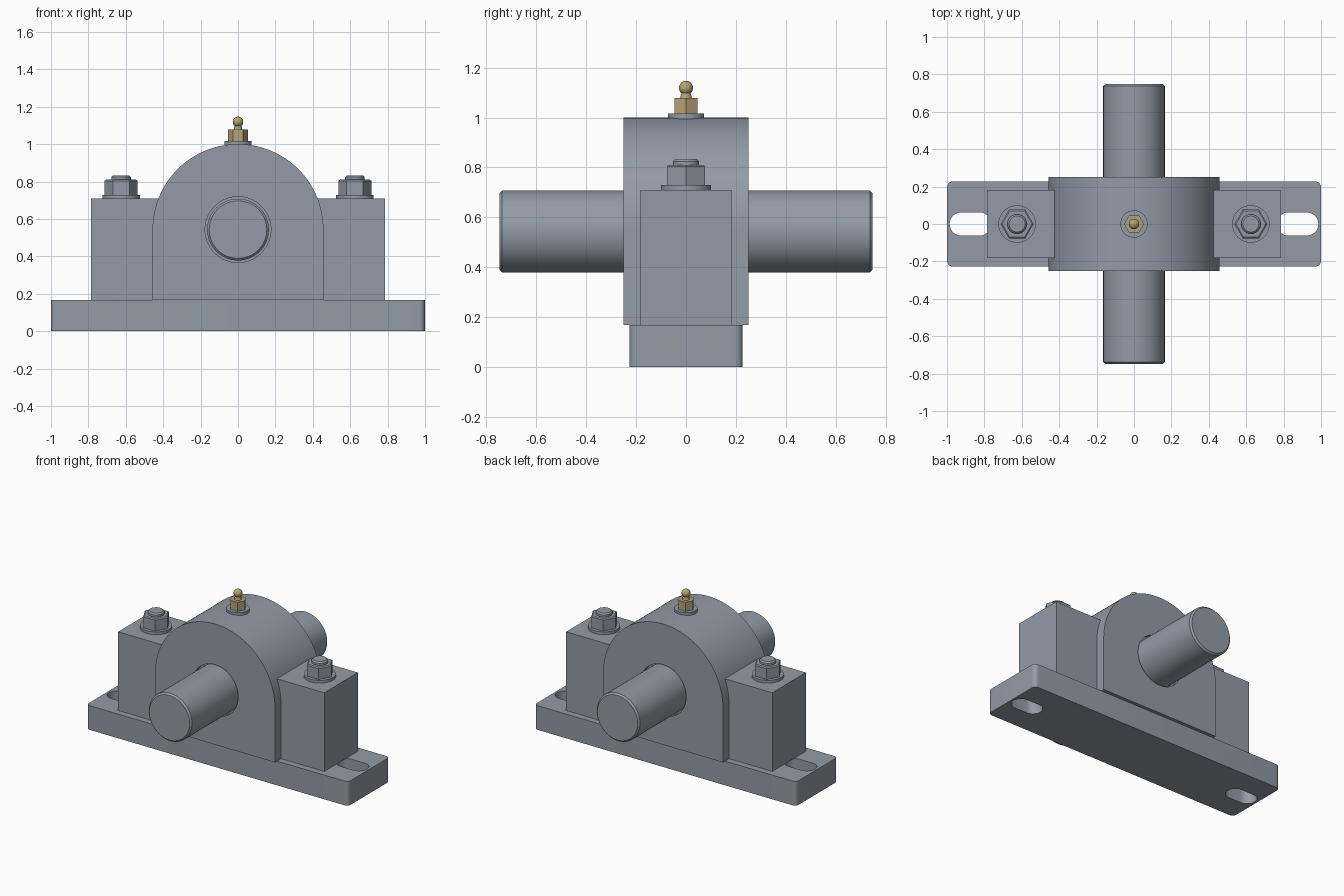
import bpy, bmesh, math

default = bpy.data.objects.get("Cube")
if default:
    bpy.data.objects.remove(default)


def material(name, rgb):
    m = bpy.data.materials.new(name)
    m.use_nodes = True
    color = (*rgb, 1)
    m.diffuse_color = color
    m.node_tree.nodes["Principled BSDF"].inputs["Base Color"].default_value = color
    return m


STEEL = material("steel grey", (0.29, 0.33, 0.38))
BRASS = material("brass", (0.46, 0.37, 0.18))


def finish(name, bm, mat):
    bmesh.ops.recalc_face_normals(bm, faces=bm.faces)
    mesh = bpy.data.meshes.new(name)
    bm.to_mesh(mesh)
    bm.free()
    ob = bpy.data.objects.new(name, mesh)
    bpy.context.collection.objects.link(ob)
    mesh.materials.append(mat)
    return ob


def smooth(ob):
    bpy.ops.object.select_all(action='DESELECT')
    ob.select_set(True)
    bpy.context.view_layer.objects.active = ob
    bpy.ops.object.shade_smooth_by_angle(angle=math.radians(30))


def arc(cx, cy, r, a0, a1, n):
    """Points on a circular arc, angles in degrees."""
    angles = [math.radians(a0 + (a1 - a0) * i / n) for i in range(n + 1)]
    return [(cx + r * math.cos(a), cy + r * math.sin(a)) for a in angles]


def extrude(name, outline, place, depth, mat=STEEL):
    """Extrude a 2D outline; place maps (u, v) to a 3D point."""
    bm = bmesh.new()
    face = bm.faces.new([bm.verts.new(place(u, v)) for u, v in outline])
    new = bmesh.ops.extrude_face_region(bm, geom=[face])["geom"]
    verts = [v for v in new if isinstance(v, bmesh.types.BMVert)]
    bmesh.ops.translate(bm, verts=verts, vec=depth)
    return finish(name, bm, mat)


def lathe(name, profile, center, mat=STEEL, sides=48, along_y=False):
    """Revolve (radius, height) pairs around z, or around y; ends are capped."""
    bm = bmesh.new()
    rings = []
    for r, h in profile:
        ring = []
        for u, v in arc(0, 0, r, 0, 360, sides)[:-1]:
            p = (u, h, v) if along_y else (u, v, h)
            ring.append(bm.verts.new([a + b for a, b in zip(p, center)]))
        rings.append(ring)
    for low, high in zip(rings, rings[1:]):
        for i in range(sides):
            j = (i + 1) % sides
            bm.faces.new((low[i], low[j], high[j], high[i]))
    bm.faces.new(rings[0])
    bm.faces.new(rings[-1])
    ob = finish(name, bm, mat)
    if sides > 6:
        smooth(ob)
    return ob


def cut(ob, cutter):
    cutter.hide_render = True
    mod = ob.modifiers.new("cut", 'BOOLEAN')
    mod.operation = 'DIFFERENCE'
    mod.solver = 'EXACT'
    mod.object = cutter
    bpy.ops.object.select_all(action='DESELECT')
    bpy.context.view_layer.objects.active = ob
    bpy.ops.object.modifier_apply(modifier=mod.name)
    bpy.data.objects.remove(cutter)


BASE_TOP, AXIS, BLOCK_TOP = 0.167, 0.543, 0.71

# Base plate with rounded corners and two mounting slots
corner = 0.03
x, y = 1 - corner, 0.227 - corner
outline = []
for i, (sx, sy) in enumerate([(1, 1), (-1, 1), (-1, -1), (1, -1)]):
    outline += arc(sx * x, sy * y, corner, 90 * i, 90 * i + 90, 8)
base = extrude("base_plate", outline, lambda u, v: (u, v, 0), (0, 0, BASE_TOP))
for s in (-1, 1):
    slot = arc(s * 0.875 + 0.048, 0, 0.0625, -90, 90, 20)
    slot += arc(s * 0.875 - 0.048, 0, 0.0625, 90, 270, 20)
    cut(base, extrude("slot_cutter", slot, lambda u, v: (u, v, -0.1), (0, 0, 0.4)))
smooth(base)

# Arched bearing housing with a shallow bore on each face
arch = [(-0.457, BASE_TOP), (0.457, BASE_TOP)] + arc(0, AXIS, 0.457, 0, 180, 64)
housing = extrude("bearing_housing", arch, lambda u, v: (u, -0.25, v), (0, 0.5, 0))
for s in (-1, 1):
    cut(housing, lathe("bore_cutter", [(0.176, -0.03), (0.176, 0.03)],
                       (0, s * 0.25, AXIS), along_y=True, sides=64))
smooth(housing)

# Shaft with chamfered ends
lathe("shaft", [(0.154, -0.748), (0.165, -0.737), (0.165, 0.737), (0.154, 0.748)],
      (0, 0, AXIS), sides=64, along_y=True)

# Shoulder blocks, each with a washer, hex nut and stud
for s, side in ((1, "left"), (-1, "right")):
    rect = [(s * 0.38, -0.183), (s * 0.787, -0.183), (s * 0.787, 0.183), (s * 0.38, 0.183)]
    extrude(side + "_shoulder_block", rect, lambda u, v: (u, v, BASE_TOP),
            (0, 0, BLOCK_TOP - BASE_TOP))
    spot = (s * 0.625, 0, BLOCK_TOP)
    lathe(side + "_washer", [(0.1, 0), (0.1, 0.019)], spot)
    lathe(side + "_nut", [(0.088, 0.019), (0.088, 0.094), (0.08, 0.1)], spot, sides=6)
    lathe(side + "_stud", [(0.052, 0), (0.052, 0.114), (0.043, 0.123)], spot)

# Grease fitting on the crown: collar, hex body, neck and ball
lathe("fitting_collar", [(0.073, 0.995), (0.073, 1.016)], (0, 0, 0))
lathe("fitting_hex", [(0.053, 1.016), (0.053, 1.078)], (0, 0, 0), BRASS, 6)
ball = arc(0, 1.119, 0.028, -50, 88, 14)
lathe("fitting_ball", [(0.025, 1.075), (0.018, 1.097)] + ball, (0, 0, 0), BRASS, 32)
